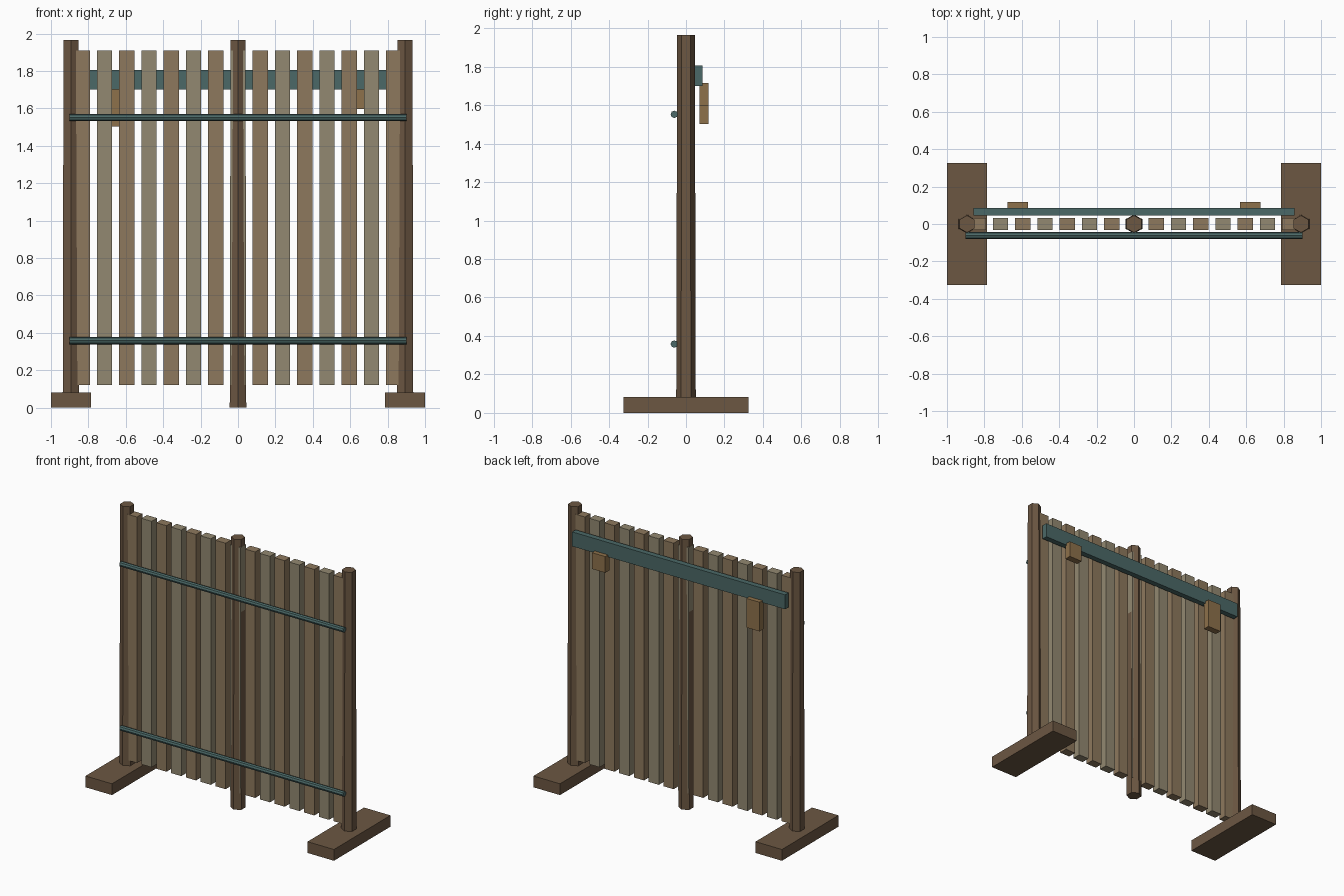
import bpy, bmesh
from math import pi
from mathutils import Matrix

if "Cube" in bpy.data.objects:
    bpy.data.objects.remove(bpy.data.objects["Cube"])


def material(name, rgb):
    m = bpy.data.materials.new(name)
    m.diffuse_color = (*rgb, 1)
    m.use_nodes = True
    m.node_tree.nodes["Principled BSDF"].inputs["Base Color"].default_value = m.diffuse_color
    return m


DARK = material("dark_wood", (0.15, 0.095, 0.055))
TAN = material("tan_wood", (0.27, 0.19, 0.11))
GREY = material("weathered_wood", (0.29, 0.25, 0.165))
TEAL = material("teal_paint", (0.07, 0.14, 0.135))
AMBER = material("amber_wood", (0.27, 0.165, 0.07))


def finish(bm, name, mat):
    me = bpy.data.meshes.new(name)
    bm.to_mesh(me)
    bm.free()
    me.materials.append(mat)
    ob = bpy.data.objects.new(name, me)
    bpy.context.collection.objects.link(ob)
    return ob


def box(name, x, y, z, mat):
    """Box from (min, max) ranges."""
    bm = bmesh.new()
    r = (x, y, z)
    mid = [(a + b) / 2 for a, b in r]
    size = [b - a for a, b in r]
    bmesh.ops.create_cube(bm, size=1, matrix=Matrix.Translation(mid) @ Matrix.Diagonal((*size, 1)))
    return finish(bm, name, mat)


def prism(name, sides, r1, r2, length, matrix, mat):
    """Low-poly cylinder along local z, tapering from r1 to r2."""
    bm = bmesh.new()
    bmesh.ops.create_cone(bm, cap_ends=True, segments=sides, radius1=r1, radius2=r2,
                          depth=length, matrix=matrix)
    return finish(bm, name, mat)


# Hexagonal posts with a slight taper, corner edge facing front
for name, x in (("left_post", -0.893), ("centre_post", 0), ("right_post", 0.893)):
    ob = prism(name, 6, 0.051, 0.046, 1.965, Matrix.Translation((x, 0, 0.9825)), DARK)
    ys = [abs(v.co.y) for v in ob.data.vertices]
    if max(ys) < 0.048:  # make sure corners point along y
        ob.data.transform(Matrix.Translation((x, 0, 0)) @ Matrix.Rotation(pi / 6, 4, 'Z')
                          @ Matrix.Translation((-x, 0, 0)))

# Feet under the outer posts
for name, s in (("left_foot", -1), ("right_foot", 1)):
    box(name, sorted((s * 0.787, s * 1.0)), (-0.325, 0.325), (0, 0.082), DARK)

# Vertical slats in alternating tones
for i in range(-7, 8):
    x = i * 0.119
    box(f"slat_{i + 8:02d}", (x - 0.041, x + 0.041), (-0.031, 0.031), (0.12, 1.91),
        TAN if i % 2 else GREY)

# Front rods
for name, z in (("lower_rod", 0.358), ("upper_rod", 1.552)):
    prism(name, 8, 0.019, 0.019, 1.8,
          Matrix.Translation((0, -0.061, z)) @ Matrix.Rotation(pi / 2, 4, 'Y'), TEAL)

# Rear beam and hanging blocks
box("rear_beam", (-0.857, 0.857), (0.045, 0.085), (1.70, 1.805), TEAL)
box("long_block", (-0.675, -0.568), (0.07, 0.118), (1.503, 1.715), AMBER)
box("short_block", (0.568, 0.675), (0.07, 0.118), (1.597, 1.715), AMBER)
